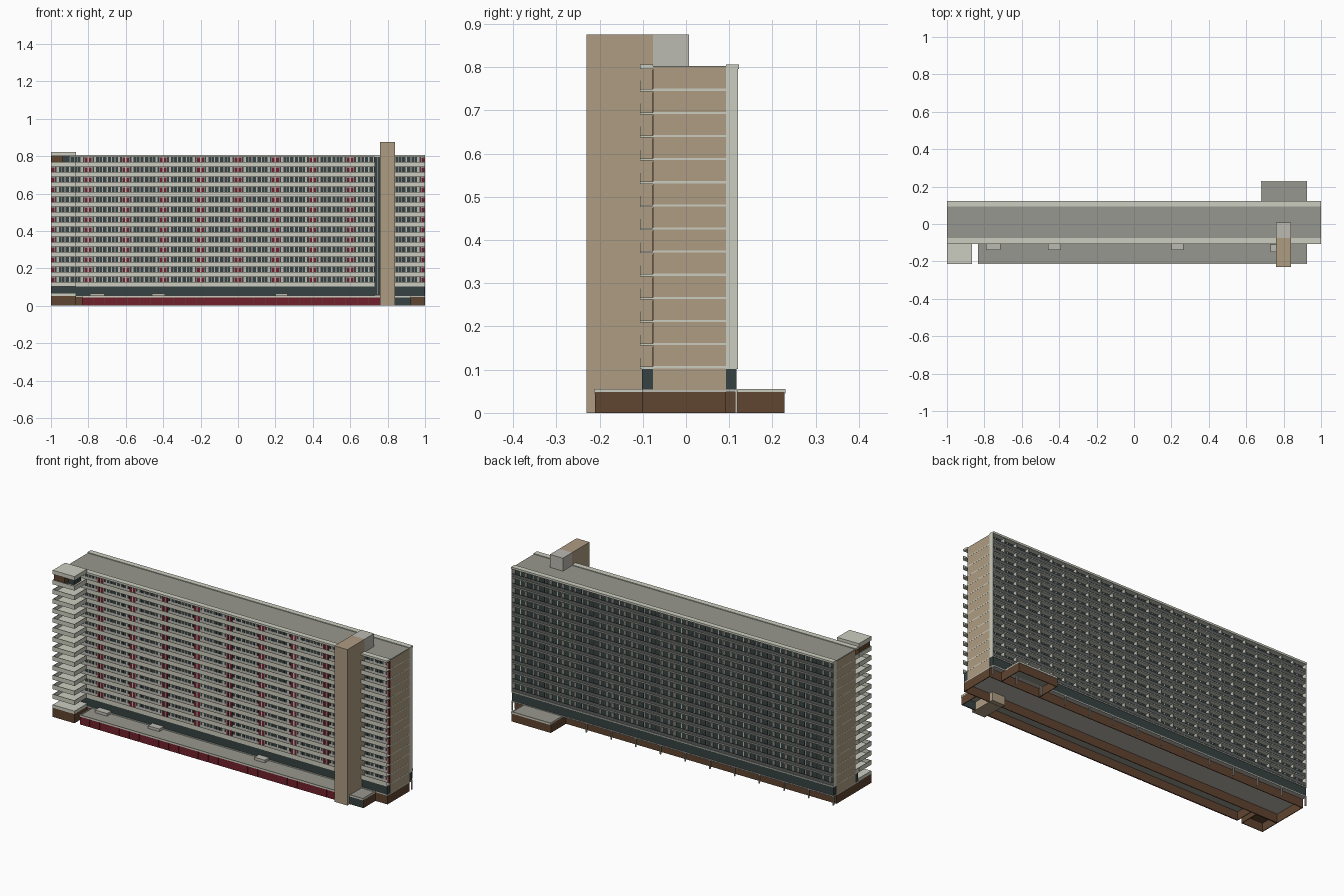
import bpy, bmesh

if "Cube" in bpy.data.objects:
    bpy.data.objects.remove(bpy.data.objects["Cube"])

def mat(name, rgb):
    m = bpy.data.materials.new(name)
    m.diffuse_color = [(c / 255) ** 2.2 for c in rgb] + [1]
    m.use_nodes = True
    m.node_tree.nodes["Principled BSDF"].inputs["Base Color"].default_value = m.diffuse_color
    return m

LIGHT = mat("light_concrete", (203, 204, 190))
GREY = mat("grey_concrete", (186, 184, 176))
ROOF = mat("roof_grey", (150, 150, 142))
TAN = mat("tan_brick", (172, 155, 129))
BROWN = mat("brown_brick", (96, 70, 51))
RED = mat("dark_red", (112, 38, 48))
GLASS = mat("dark_glass", (58, 68, 68))
RAIL = mat("rail_grey", (92, 96, 94))

def boxes(name, items, material):
    """One object from boxes given as (x0, x1, y0, y1, z0, z1)."""
    bm = bmesh.new()
    for x0, x1, y0, y1, z0, z1 in items:
        v = [bm.verts.new((x, y, z)) for x in (x0, x1) for y in (y0, y1) for z in (z0, z1)]
        for f in ((0, 1, 3, 2), (4, 6, 7, 5), (0, 4, 5, 1), (2, 3, 7, 6), (0, 2, 6, 4), (1, 5, 7, 3)):
            bm.faces.new([v[i] for i in f])
    bmesh.ops.recalc_face_normals(bm, faces=bm.faces)
    me = bpy.data.meshes.new(name)
    bm.to_mesh(me)
    bm.free()
    me.materials.append(material)
    ob = bpy.data.objects.new(name, me)
    bpy.context.collection.objects.link(ob)

def ring(x0, x1, y0, y1, z0, z1, t=0.004):
    """Four thin walls around a rectangle."""
    return [(x0, x1, y0, y0 + t, z0, z1), (x0, x1, y1 - t, y1, z0, z1),
            (x0, x0 + t, y0 + t, y1 - t, z0, z1), (x1 - t, x1, y0 + t, y1 - t, z0, z1)]

N, Z0, H = 13, 0.105, 0.0535
YF, YB = -0.076, 0.093          # main walls
GF, GB = -0.107, 0.120          # gallery and balcony edges
floors = [Z0 + i * H for i in range(N)]
TOP = Z0 + N * H

# main slab block
boxes("main_block", [(-0.996, 0.996, YF, YB, 0.053, TOP - 0.002)], GREY)
boxes("end_walls", [(-1, -0.996, YF, YB, 0.053, TOP), (0.996, 1, YF, YB, 0.053, TOP)], TAN)
boxes("end_floor_lines", [(s - 0.001, s + 0.001, YF, YB, z - 0.002, z + 0.003)
                          for z in floors for s in (-0.9995, 0.9995)], LIGHT)
boxes("main_roof", [(-0.998, 0.998, YF, YB, TOP - 0.002, TOP + 0.002)], ROOF)
boxes("roof_edges", [(-1, 1, GF, YF, TOP - 0.005, TOP + 0.006),
                     (-1, 1, YB, 0.123, TOP - 0.005, TOP + 0.006)], LIGHT)

# front galleries
boxes("gallery_slabs", [(-1, 1, GF, YF, z - 0.003, z + 0.002) for z in floors], LIGHT)
boxes("gallery_parapets", [(a, b, GF, GF + 0.002, z - 0.003, z + 0.022)
                           for z in floors for a, b in ((-0.865, 0.73), (0.84, 1))], LIGHT)

# front wall windows and doors, mirrored in alternate bays
panes, doors, W = [], [], 0.1
for z in floors:
    for b in range(20):
        x = -1 + b * W
        def put(lst, a, c, z0, z1):
            if b % 2:
                a, c = W - c, W - a
            lst.append((x + a, x + c, YF - 0.002, YF, z + z0, z + z1))
        put(doors, 0.004, 0.018, 0.002, 0.046)
        for a, c in ((0.021, 0.030), (0.042, 0.056), (0.059, 0.073), (0.078, 0.096)):
            put(panes, a, c, 0.018, 0.048)
boxes("front_windows", panes, GLASS)
boxes("front_doors", doors, RED)

# rear balconies
BAYS = 13
bw = 2 / BAYS
boxes("balcony_slabs", [(-1, 1, YB, GB, z - 0.003, z + 0.002) for z in floors], LIGHT)
boxes("balcony_railings", [(-0.996, 0.996, GB - 0.003, GB - 0.001, z + 0.004, z + 0.022) for z in floors], RAIL)
boxes("balcony_end_walls", [(-1, -0.996, YB, GB, Z0, TOP), (0.996, 1, YB, GB, Z0, TOP)], LIGHT)
boxes("balcony_partitions", [(-1 + i * bw / 2 - 0.002, -1 + i * bw / 2 + 0.002, YB, GB - 0.004, z, z + H)
                             for z in floors for i in range(1, 2 * BAYS)], GREY)
boxes("rear_windows", [(-1 + i * bw / 4 + 0.004, -1 + (i + 1) * bw / 4 - 0.003, YB, YB + 0.002, z + 0.003, z + H - 0.005)
                       for z in floors for i in range(4 * BAYS)], GLASS)

# glazed lower storey
boxes("lower_storey_glass", [(-0.998, 0.998, -0.102, YF, 0.053, Z0 - 0.003),
                             (-0.998, 0.998, YB, 0.117, 0.053, Z0 - 0.003)], GLASS)
boxes("lower_storey_floor", [(-1, 1, -0.102, GB, 0.048, 0.054)], GREY)

# hollow ground floor and rear columns
boxes("ground_walls", ring(-1, 1, -0.102, YB, 0, 0.048) +
      [(0.68, 0.684, YB, 0.226, 0, 0.048), (0.921, 0.925, YB, 0.226, 0, 0.048),
       (0.68, 0.925, 0.224, 0.228, 0, 0.048)], BROWN)
boxes("rear_columns", [(x - 0.003, x + 0.003, 0.113, 0.119, 0, 0.05)
                       for x in [-0.997 + i * 1.994 / BAYS for i in range(BAYS + 1)]], GREY)
boxes("rear_annex_roof", [(0.683, 0.922, GB, 0.226, 0.046, 0.051)], ROOF)
boxes("rear_annex_edge", [(0.68, 0.925, 0.224, 0.23, 0.045, 0.055), (0.68, 0.684, GB, 0.224, 0.045, 0.055),
                          (0.921, 0.925, GB, 0.224, 0.045, 0.055)], LIGHT)

# front podium
boxes("podium_walls", [(-0.835, -0.831, -0.208, -0.102, 0, 0.048), (0.921, 0.925, -0.21, -0.102, 0, 0.048),
                       (-0.831, 0.76, -0.206, -0.203, 0, 0.048)], BROWN)
pw = 1.595 / 26
boxes("podium_red_panels", [(-0.835 + i * pw + 0.001, -0.835 + (i + 1) * pw - 0.001, -0.21, -0.206, 0, 0.045)
                            for i in range(26)], RED)
boxes("podium_glass", [(0.84, 0.921, -0.209, -0.204, 0, 0.045)], GLASS)
boxes("podium_roof", [(-0.833, 0.923, -0.208, -0.102, 0.046, 0.051)], ROOF)
boxes("podium_edge", ring(-0.835, 0.925, -0.213, -0.102, 0.045, 0.055), LIGHT)
boxes("skylights", [(x, x + w, -0.14, -0.102, 0.05, 0.066)
                    for x, w in ((-0.79, 0.075), (-0.46, 0.07), (0.2, 0.065))], GREY)

# lift tower with roof plant room and glazed link
boxes("lift_tower", [(0.76, 0.84, -0.23, YF, 0, 0.875)], TAN)
boxes("plant_room", [(0.76, 0.84, YF, 0.007, TOP, 0.875)], GREY)
boxes("link_glass", [(0.73, 0.742, GF - 0.002, YF, 0.053, TOP - 0.005),
                     (0.747, 0.76, GF - 0.002, YF, 0.053, TOP - 0.005)], GLASS)
boxes("link_mullion", [(0.742, 0.747, GF - 0.003, YF, 0.053, TOP - 0.005)], GREY)
boxes("link_base", [(0.73, 0.76, -0.15, -0.102, 0.05, 0.06)], GREY)

# corner stair decks with parapets
SX0, SX1, SY0, SY1 = -1, -0.865, -0.215, GF
decks = []
for z in floors:
    decks.append((SX0, SX1, SY0, SY1, z - 0.003, z + 0.002))
    decks += ring(SX0, SX1, SY0, SY1, z - 0.003, z + 0.022, 0.003)[:1] + \
        ring(SX0, SX1, SY0, SY1, z - 0.003, z + 0.022, 0.003)[2:]
    decks.append((SX0, SX0 + 0.003, SY1, YF, z - 0.003, z + 0.022))
boxes("stair_decks", decks, LIGHT)
boxes("stair_roof", [(SX0, SX1, SY0, SY1 + 0.002, TOP, 0.823)], LIGHT)
boxes("stair_top_room", [(-0.998, -0.935, -0.205, GF, floors[-1], TOP)], BROWN)
boxes("stair_top_glass", [(-0.935, -0.90, -0.17, GF, floors[-1], TOP)], GLASS)
boxes("stair_base", ring(SX0, SX1, SY0, -0.102, 0, 0.05) + [(SX0, SX1, SY0, -0.102, 0.046, 0.051)], BROWN)
boxes("stair_base_deck", [(SX0, SX1, SY0, -0.102, 0.051, 0.068)], LIGHT)
